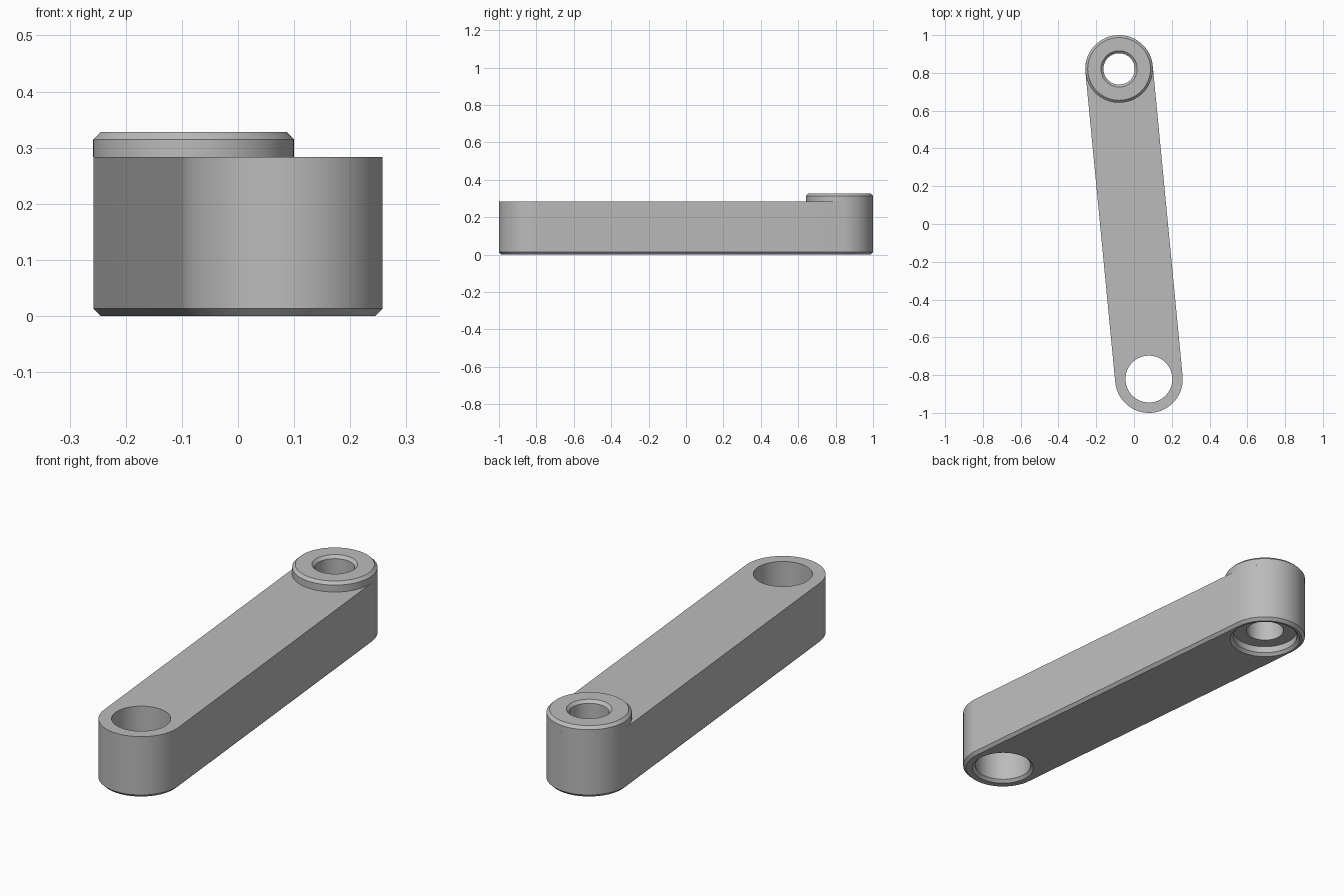
import bpy, bmesh
from math import sin, cos, pi, atan2, radians
from mathutils import Vector

cube = bpy.data.objects.get("Cube")
if cube:
    bpy.data.objects.remove(cube, do_unlink=True)

R = 0.179          # end radius of the arm
TOP = 0.283        # arm height
BOSS_TOP = 0.328
BEVEL = 0.013
SEG = 96
back = Vector((-0.079, 0.821))
front = -back

grey = bpy.data.materials.new("plain grey")
grey.use_nodes = True
grey.diffuse_color = (0.5, 0.5, 0.5, 1)
grey.node_tree.nodes["Principled BSDF"].inputs["Base Color"].default_value = (0.5, 0.5, 0.5, 1)


def make_object(name, bm):
    bmesh.ops.recalc_face_normals(bm, faces=bm.faces)
    mesh = bpy.data.meshes.new(name)
    bm.to_mesh(mesh)
    bm.free()
    mesh.materials.append(grey)
    obj = bpy.data.objects.new(name, mesh)
    bpy.context.collection.objects.link(obj)
    return obj


def circle(centre, r):
    return [centre + r * Vector((cos(2 * pi * i / SEG), sin(2 * pi * i / SEG)))
            for i in range(SEG)]


def stadium(r):
    """Outline of two round ends joined by straight sides."""
    axis = back - front
    start = atan2(axis.y, axis.x) - pi / 2
    points = []
    for centre, turn in ((back, 0), (front, pi)):
        for i in range(SEG // 2 + 1):
            a = start + turn + 2 * pi * i / SEG
            points.append(centre + r * Vector((cos(a), sin(a))))
    return points


def loft(name, sections, closed=False):
    """Skin stacked outlines, given as (points, z); cap the ends or close the loop."""
    bm = bmesh.new()
    rings = [[bm.verts.new((p.x, p.y, z)) for p in pts] for pts, z in sections]
    pairs = list(zip(rings, rings[1:]))
    if closed:
        pairs.append((rings[-1], rings[0]))
    else:
        bm.faces.new(rings[0])
        bm.faces.new(rings[-1])
    for a, b in pairs:
        for i in range(len(a)):
            j = (i + 1) % len(a)
            bm.faces.new((a[i], a[j], b[j], b[i]))
    return make_object(name, bm)


def lathe(name, centre, profile, closed=False):
    return loft(name, [(circle(centre, r), z) for r, z in profile], closed)


def smooth(obj):
    bpy.ops.object.select_all(action='DESELECT')
    obj.select_set(True)
    bpy.context.view_layer.objects.active = obj
    bpy.ops.object.shade_smooth_by_angle(angle=radians(30))


def cut(obj, cutter):
    mod = obj.modifiers.new("cut", 'BOOLEAN')
    mod.operation = 'DIFFERENCE'
    mod.solver = 'EXACT'
    mod.object = cutter
    bpy.context.view_layer.objects.active = obj
    bpy.ops.object.modifier_apply(modifier=mod.name)
    bpy.data.objects.remove(cutter, do_unlink=True)


# Arm with a bevelled lower edge
arm = loft("arm", [(stadium(R - BEVEL), 0), (stadium(R), BEVEL), (stadium(R), TOP)])

# Front through hole, bevelled underneath
hole = 0.124
cut(arm, lathe("front_hole_cutter", front,
               [(hole + 2 * BEVEL, -BEVEL), (hole, BEVEL), (hole, 0.4)]))

# Back hole with a bevelled socket underneath
bore, socket, depth = 0.083, 0.143, 0.044
cut(arm, lathe("back_hole_cutter", back,
               [(socket + 2 * BEVEL, -BEVEL), (socket, BEVEL), (socket, depth),
                (bore, depth), (bore, 0.4)]))
smooth(arm)

# Raised ring boss on the back end, bevelled inside and out
boss = lathe("boss", back,
             [(bore, TOP), (R, TOP), (R, BOSS_TOP - BEVEL), (R - BEVEL, BOSS_TOP),
              (bore + BEVEL, BOSS_TOP), (bore, BOSS_TOP - BEVEL)], closed=True)
smooth(boss)
